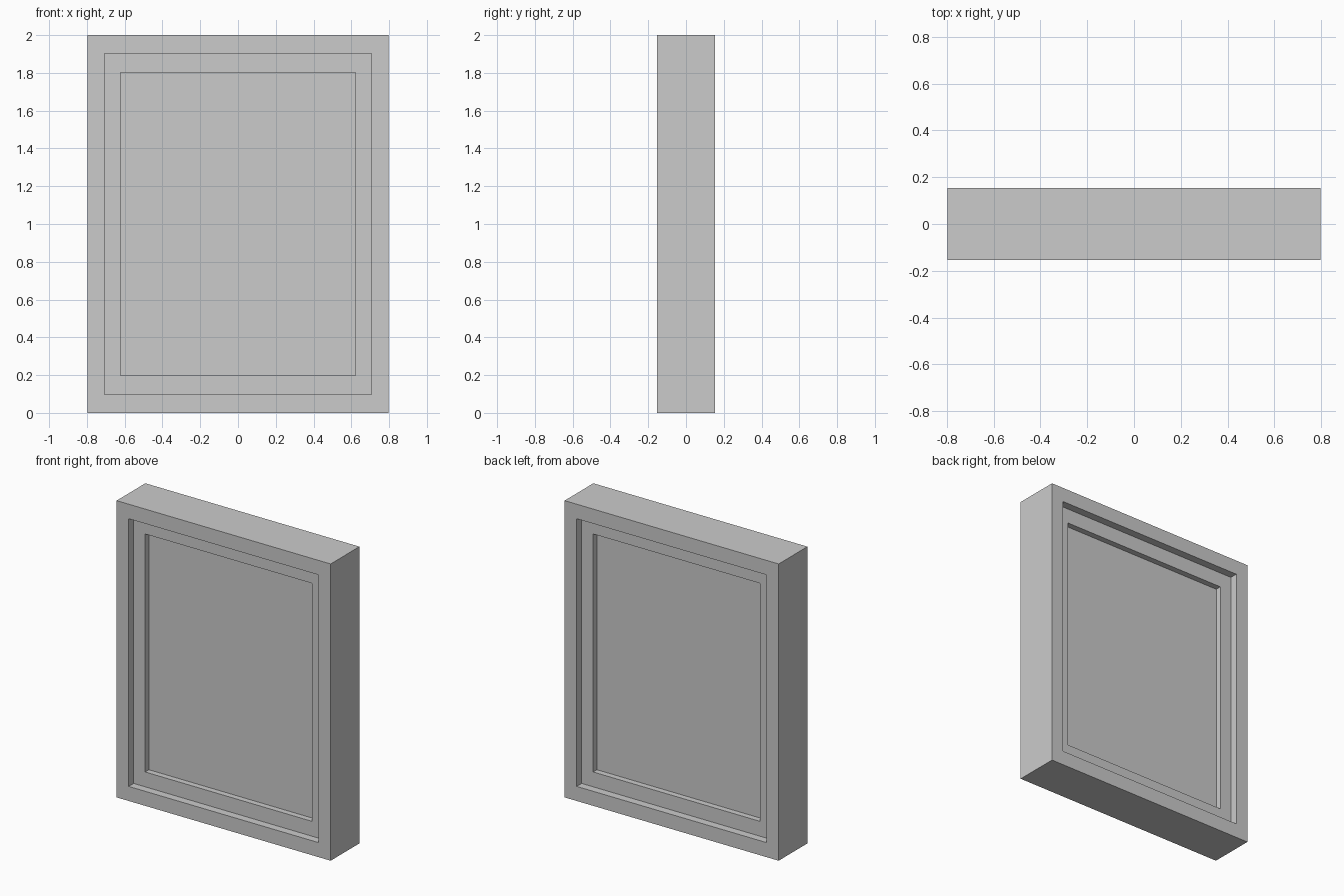
import bpy
import bmesh

if "Cube" in bpy.data.objects:
    bpy.data.objects.remove(bpy.data.objects["Cube"])

grey = bpy.data.materials.new("plain grey")
grey.diffuse_color = (0.6, 0.6, 0.6, 1)
grey.use_nodes = True
grey.node_tree.nodes["Principled BSDF"].inputs["Base Color"].default_value = grey.diffuse_color

MID_Z = 1.0


def finish(name, bm):
    bmesh.ops.recalc_face_normals(bm, faces=bm.faces)
    mesh = bpy.data.meshes.new(name)
    bm.to_mesh(mesh)
    bm.free()
    mesh.materials.append(grey)
    obj = bpy.data.objects.new(name, mesh)
    bpy.context.collection.objects.link(obj)
    return obj


def rectangle(bm, half_x, half_z, y):
    return [bm.verts.new((sx * half_x, y, MID_Z + sz * half_z))
            for sx, sz in ((-1, -1), (1, -1), (1, 1), (-1, 1))]


def ring(name, outer, inner, half_depth):
    """Rectangular border with an open centre; sizes are (half x, half z)."""
    bm = bmesh.new()
    loops = [rectangle(bm, *size, y) for size, y in (
        (outer, -half_depth), (inner, -half_depth),
        (inner, half_depth), (outer, half_depth))]
    for a, b in zip(loops, loops[1:] + loops[:1]):
        for i in range(4):
            j = (i + 1) % 4
            bm.faces.new((a[i], a[j], b[j], b[i]))
    return finish(name, bm)


def panel(name, size, half_depth):
    """Solid rectangular slab."""
    bm = bmesh.new()
    front = rectangle(bm, *size, -half_depth)
    back = rectangle(bm, *size, half_depth)
    bm.faces.new(front)
    bm.faces.new(back)
    for i in range(4):
        j = (i + 1) % 4
        bm.faces.new((front[i], front[j], back[j], back[i]))
    return finish(name, bm)


# Outer frame, stepped sash and centre pane, recessed equally on both sides
ring("outer_frame", (0.798, 1.0), (0.708, 0.902), 0.153)
ring("inner_sash", (0.708, 0.902), (0.622, 0.802), 0.10)
panel("centre_pane", (0.622, 0.802), 0.06)
